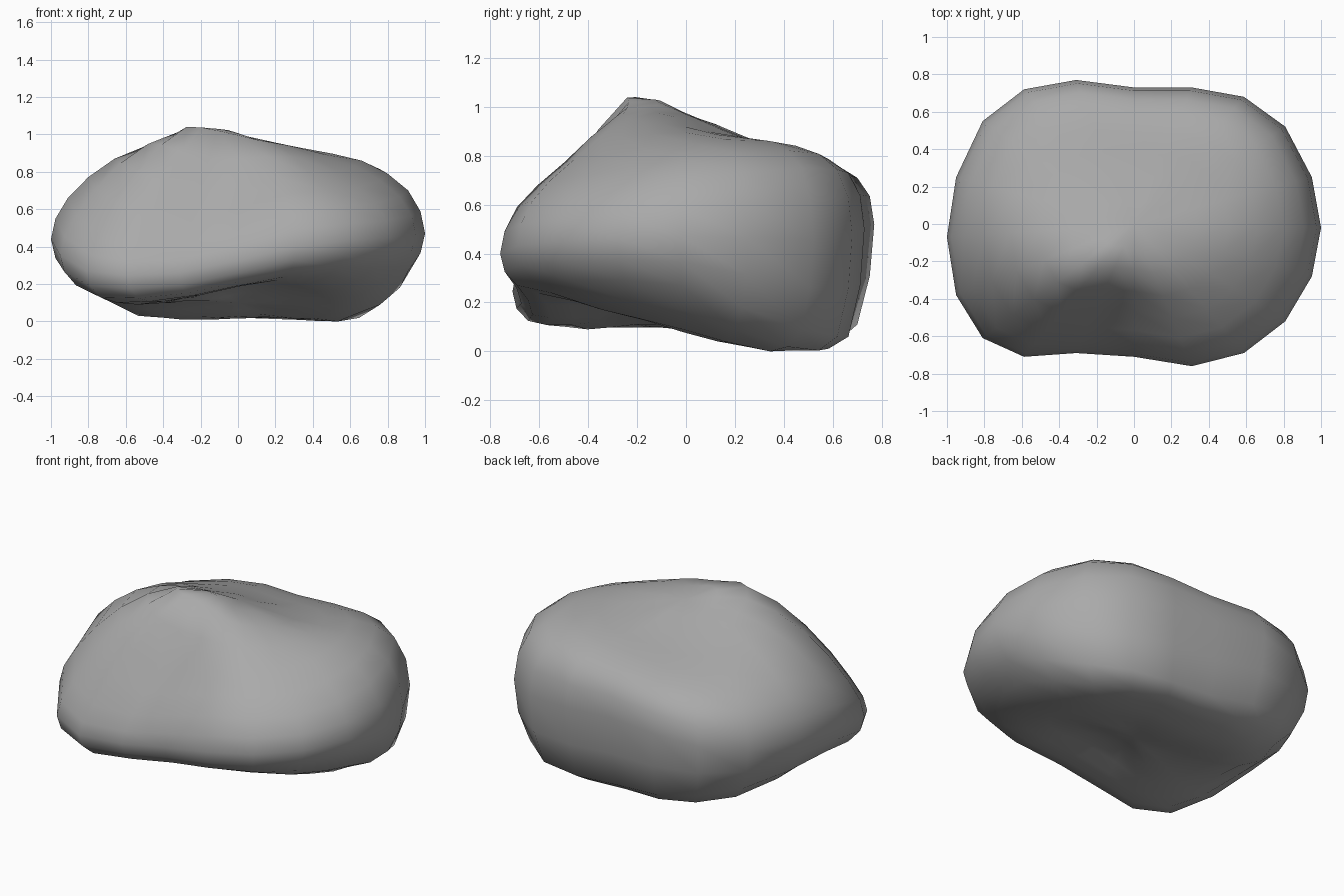
import bpy, bmesh, math

if "Cube" in bpy.data.objects:
    bpy.data.objects.remove(bpy.data.objects["Cube"])

SEGMENTS, STEPS = 20, 16

# Depth of the widest outline, every 18 degrees from +x counter-clockwise
outline = [-.02, .25, .52, .68, .73, .73, .77, .72, .55, .25,
           -.07, -.38, -.61, -.71, -.69, -.71, -.76, -.69, -.52, -.28]

# Rings from top to bottom: share of the outline, then heights round the ring
rings = [
    (0, [.97] * 10),
    (.34, [.92, .88, .87, .87, .89, .97, 1.04, 1.02, .97, .94]),
    (.66, [.86, .86, .82, .80, .80, .87, .80, .68, .77, .80]),
    (.91, [.70, .75, .73, .71, .67, .66, .47, .42, .59, .63]),
    (1, [.47, .46, .5, .52, .46, .44, .27, .26, .4, .45]),
    (.91, [.27, .09, .06, .11, .19, .25, .13, .15, .27, .29]),
    (.66, [.09, 0, .02, .02, .03, .12, .09, .14, .22, .17]),
    (.34, [.09, .05, .04, .02, .04, .09, .11, .16, .2, .16]),
    (0, [.1] * 10),
]
shares = [share for share, heights in rings]


def spline(p, t):
    """Smooth curve through four values, between the middle two."""
    a, b, c, d = p
    return b + t / 2 * (c - a + t * (2*a - 5*b + 4*c - d + t * (3*(b - c) + d - a)))


def around(values, turn):
    n = len(values)
    i = math.floor(turn * n)
    return spline([values[(i + k) % n] for k in (-1, 0, 1, 2)], turn * n - i)


def down(values, f, before, after):
    last = len(values) - 1
    i = min(int(f * last), last - 1)
    return spline(([before] + values + [after])[i:i + 4], f * last - i)


def point(turn, f):
    # The profile runs on past each pole to the far side
    share = down(shares, f, -shares[1], -shares[-2])
    far = turn + .5
    z = down([around(heights, turn) for _, heights in rings], f,
             around(rings[1][1], far), around(rings[-2][1], far))
    return share * math.cos(turn * math.tau), share * around(outline, turn), z


# Boulder skin
bm = bmesh.new()
top = bm.verts.new((0, 0, rings[0][1][0]))
bottom = bm.verts.new((0, 0, rings[-1][1][0]))
loops = [[bm.verts.new(point(s / SEGMENTS, r / STEPS)) for s in range(SEGMENTS)]
         for r in range(1, STEPS)]
for s in range(SEGMENTS):
    n = (s + 1) % SEGMENTS
    bm.faces.new((top, loops[0][s], loops[0][n]))
    bm.faces.new((bottom, loops[-1][n], loops[-1][s]))
    for upper, lower in zip(loops, loops[1:]):
        bm.faces.new((upper[s], lower[s], lower[n], upper[n]))

# Rest the lowest point on the ground
floor = min(v.co.z for v in bm.verts)
for v in bm.verts:
    v.co.z -= floor
bmesh.ops.recalc_face_normals(bm, faces=bm.faces)
for face in bm.faces:
    face.smooth = True
mesh = bpy.data.meshes.new("boulder")
bm.to_mesh(mesh)
bm.free()
boulder = bpy.data.objects.new("boulder", mesh)
bpy.context.collection.objects.link(boulder)

# Stone grey
stone = bpy.data.materials.new("stone grey")
stone.use_nodes = True
stone.diffuse_color = (.4, .4, .4, 1)
shader = stone.node_tree.nodes["Principled BSDF"]
shader.inputs["Base Color"].default_value = (.4, .4, .4, 1)
shader.inputs["Roughness"].default_value = .9
mesh.materials.append(stone)
